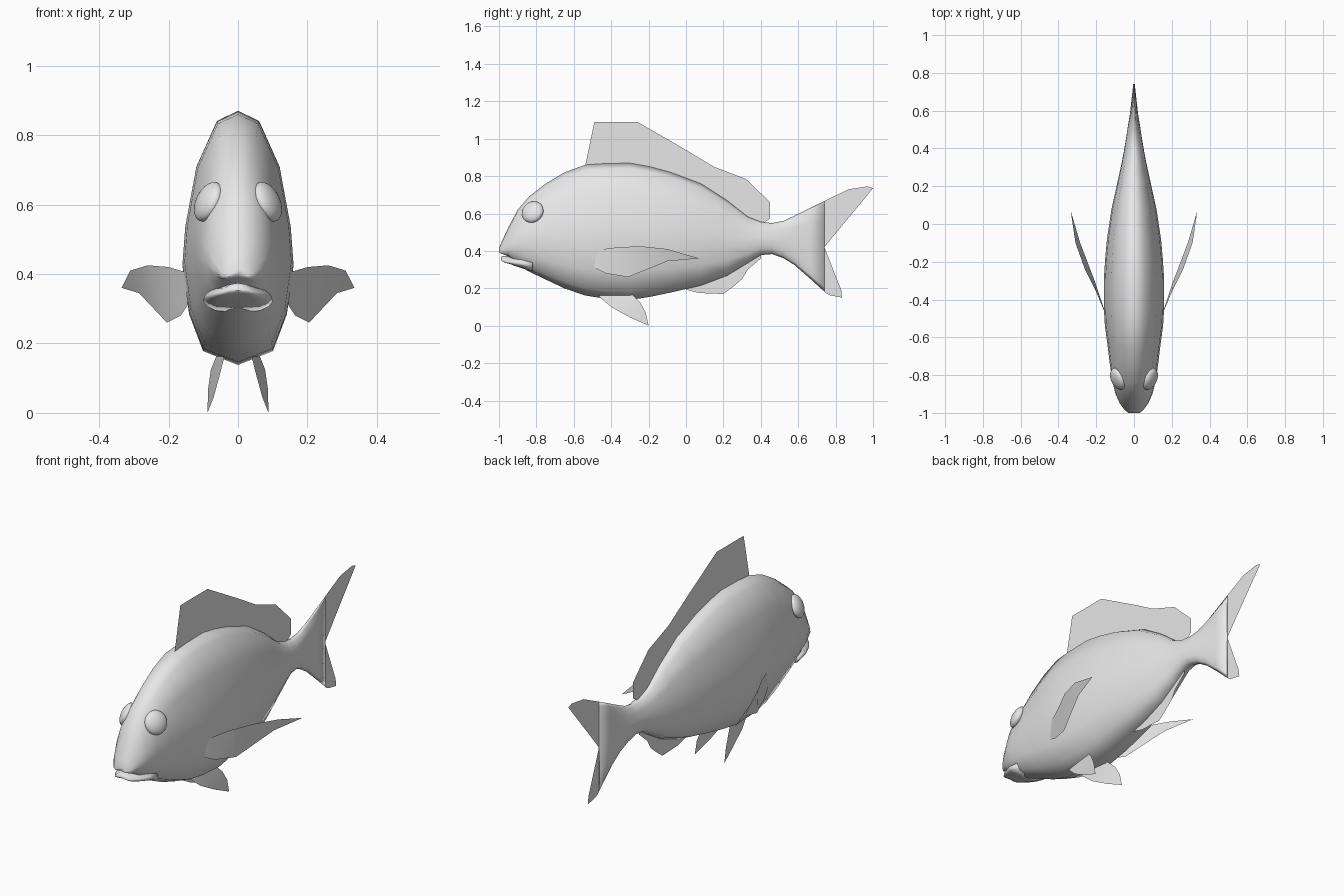
import bpy
import bmesh
from mathutils import Matrix, Vector

cube = bpy.data.objects.get("Cube")
if cube:
    bpy.data.objects.remove(cube, do_unlink=True)

# One plain grey for the whole fish
grey = bpy.data.materials.new("light grey")
grey.use_nodes = True
grey.diffuse_color = (0.8, 0.8, 0.8, 1)
grey.node_tree.nodes["Principled BSDF"].inputs["Base Color"].default_value = (0.8, 0.8, 0.8, 1)


def finish(name, bm, smooth=True, mirror=False):
    """Turn a bmesh into a named object, optionally mirrored across x."""
    mesh = bpy.data.meshes.new(name)
    for f in bm.faces:
        f.smooth = smooth
    bm.to_mesh(mesh)
    bm.free()
    mesh.materials.append(grey)
    obj = bpy.data.objects.new(name, mesh)
    bpy.context.scene.collection.objects.link(obj)
    if mirror:
        mod = obj.modifiers.new("Mirror", 'MIRROR')
        mod.use_axis[0] = True
        mod.use_mirror_merge = False
    return obj


# Half cross-section: (fraction of half width, fraction of height), back to keel
HALF = [(0, 1), (.38, .96), (.75, .78), (.95, .54), (1, .39), (.88, .2), (.63, .055), (0, 0)]
SECTION = HALF + [(-x, z) for x, z in HALF[-2:0:-1]]


def loft(name, stations):
    """Skin rings given as (y, top, bottom, half width, droop of the sides)."""
    bm = bmesh.new()
    rings = []
    for y, top, bottom, w, droop in stations:
        rings.append([bm.verts.new((x * w, y, bottom + z * (top - bottom) - droop * x * x))
                      for x, z in SECTION])
    n = len(SECTION)
    for a, b in zip(rings, rings[1:]):
        for i in range(n):
            j = (i + 1) % n
            bm.faces.new((a[i], a[j], b[j], b[i]))
    bm.faces.new(rings[0])
    bm.faces.new(rings[-1])
    bmesh.ops.recalc_face_normals(bm, faces=bm.faces)
    return finish(name, bm)


def strip(name, upper, lower, smooth=False, mirror=False):
    """Thin fin made of quads between two edges of equal length."""
    bm = bmesh.new()
    a = [bm.verts.new(p) for p in upper]
    b = [bm.verts.new(p) for p in lower]
    for i in range(len(a) - 1):
        bm.faces.new((a[i], a[i + 1], b[i + 1], b[i]))
    bmesh.ops.remove_doubles(bm, verts=bm.verts, dist=.0005)
    return finish(name, bm, smooth, mirror)


def flat(points):
    """Place (y, z) points on the middle plane."""
    return [(0, y, z) for y, z in points]


# Body, from upper lip to the root of the tail fin
loft("body", [
    (-1.0, .415, .397, .03, .012),
    (-.985, .45, .388, .05, .018),
    (-.95, .525, .372, .075, .015),
    (-.90, .62, .325, .098, 0),
    (-.84, .69, .29, .113, 0),
    (-.75, .76, .247, .127, 0),
    (-.65, .82, .20, .139, 0),
    (-.54, .86, .162, .154, 0),
    (-.44, .867, .146, .16, 0),
    (-.30, .87, .138, .16, 0),
    (-.19, .85, .155, .153, 0),
    (-.08, .82, .178, .143, 0),
    (.08, .76, .215, .119, 0),
    (.22, .67, .268, .088, 0),
    (.33, .583, .335, .064, 0),
    (.40, .555, .378, .051, 0),
    (.46, .549, .383, .041, 0),
    (.52, .56, .362, .032, 0),
    (.58, .588, .325, .022, 0),
    (.66, .628, .255, .013, 0),
    (.74, .667, .182, .004, 0),
])

# Lower jaw, set slightly back under the lip
loft("lower_jaw", [
    (-.99, .368, .352, .03, .008),
    (-.975, .374, .343, .05, .012),
    (-.94, .372, .330, .074, .008),
    (-.88, .370, .308, .098, 0),
    (-.82, .37, .29, .10, 0),
])

# Tail fin lobes
strip("tail_fin_upper",
      flat([(.74, .667), (.87, .73), (.97, .745), (1.0, .735)]),
      flat([(.74, .42), (.83, .53), (.93, .65), (1.0, .735)]))
strip("tail_fin_lower",
      flat([(.74, .42), (.785, .305), (.83, .19), (.835, .15)]),
      flat([(.74, .182), (.75, .173), (.77, .163), (.835, .15)]))

# Dorsal fin
strip("dorsal_fin",
      flat([(-.49, 1.09), (-.26, 1.09), (0, .94), (.15, .85), (.32, .785), (.45, .66), (.45, .575)]),
      flat([(-.54, .85), (-.27, .85), (-.05, .79), (.12, .72), (.25, .63), (.36, .56), (.41, .545)]))

# Anal fin
strip("anal_fin",
      flat([(0, .22), (.10, .25), (.19, .29), (.25, .32), (.30, .35), (.35, .38), (.40, .40)]),
      flat([(0, .193), (.07, .175), (.20, .17), (.26, .215), (.30, .25), (.33, .30), (.40, .36)]))

# Pectoral fins, sweeping out and back
strip("pectoral_fins",
      [(.15, -.48, .405), (.20, -.36, .42), (.26, -.24, .425), (.31, -.10, .41), (.335, .07, .36)],
      [(.145, -.49, .31), (.165, -.43, .28), (.205, -.31, .26), (.285, -.10, .345), (.335, .07, .36)],
      smooth=True, mirror=True)

# Pelvic fins under the belly
strip("pelvic_fins",
      [(.04, -.47, .16), (.055, -.40, .10), (.07, -.30, .045), (.088, -.20, 0)],
      [(.06, -.29, .17), (.078, -.245, .125), (.086, -.215, .07), (.088, -.20, 0)],
      smooth=True, mirror=True)

# Eyes: flattened spheres facing outward, forward and up
bm = bmesh.new()
bmesh.ops.create_uvsphere(bm, u_segments=24, v_segments=14, radius=.061)
turn = Vector((.82, -.36, .40)).to_track_quat('Z', 'Y').to_matrix().to_4x4()
place = Matrix.Translation((.085, -.82, .608)) @ turn @ Matrix.Diagonal((1, 1, .5, 1))
bmesh.ops.transform(bm, matrix=place, verts=bm.verts)
finish("eyes", bm, mirror=True)
